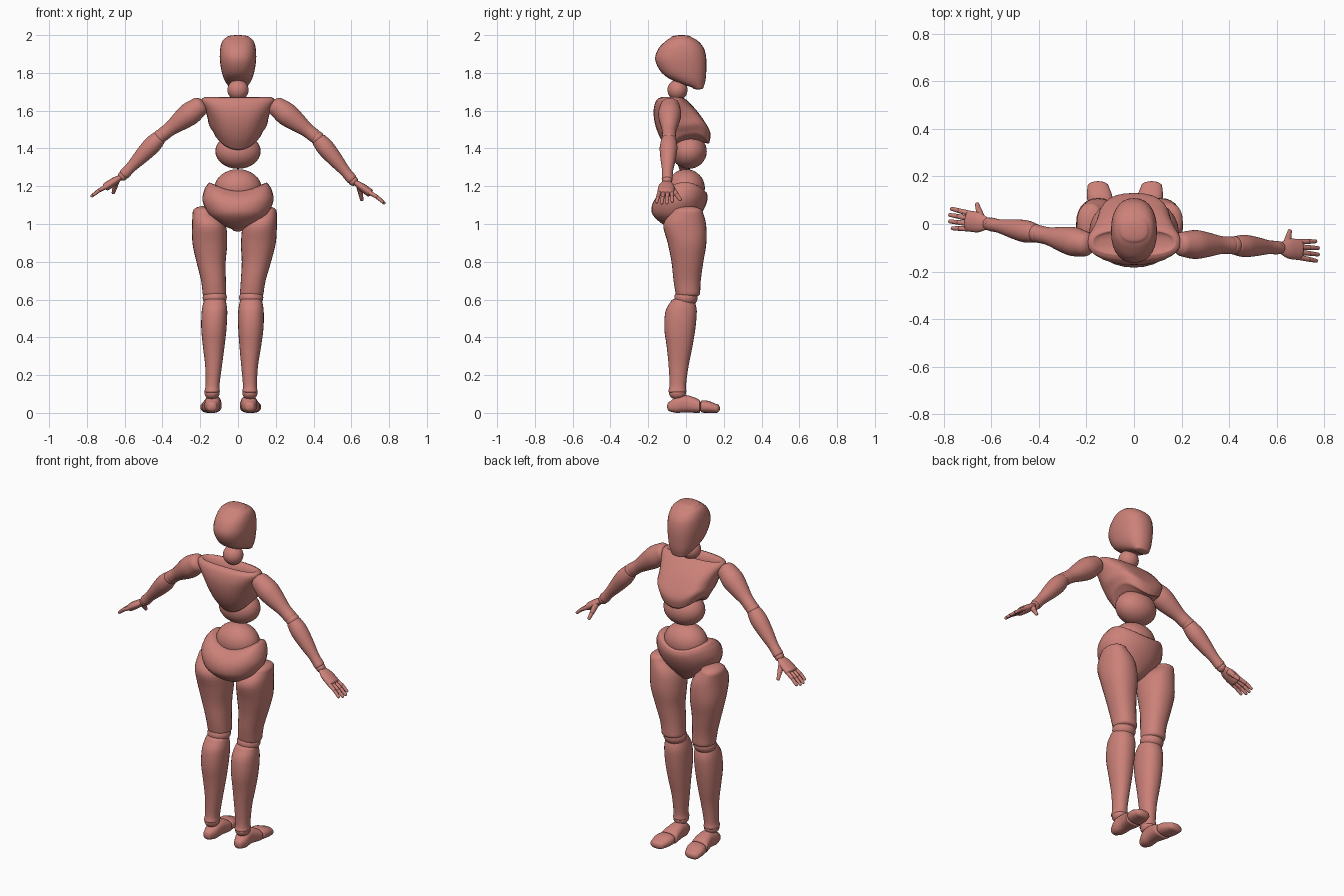
import bpy, bmesh, math
from mathutils import Vector, Matrix

if "Cube" in bpy.data.objects:
    bpy.data.objects.remove(bpy.data.objects["Cube"])

skin = bpy.data.materials.new("dusty_pink")
skin.diffuse_color = (0.60, 0.22, 0.19, 1)
skin.use_nodes = True
skin.node_tree.nodes["Principled BSDF"].inputs["Base Color"].default_value = skin.diffuse_color
SEG = 28


def spline(a, b, c, d, t):
    return tuple(0.5 * (2 * q + (r - p) * t + (2 * p - 5 * q + 4 * r - s) * t * t
                        + (3 * q - p - 3 * r + s) * t ** 3) for p, q, r, s in zip(a, b, c, d))


def loft(name, rings, caps=(0.01, 0.01), n=2.2, mat=Matrix(), warp=None, steps=4):
    """Smooth body through rings (t, x0, x1, y0, y1) stacked along local z, with domed ends."""
    pts = [rings[0]] + list(rings) + [rings[-1]]
    path = [spline(*pts[i:i + 4], k / steps) for i in range(len(rings) - 1) for k in range(steps)]
    path.append(tuple(rings[-1]))

    def dome(ring, height):
        t, x0, x1, y0, y1 = ring
        out = []
        for a in (0.3, 0.6, 0.9, 1.2, 1.45):
            c, mx, my = math.cos(a), (x0 + x1) / 2, (y0 + y1) / 2
            out.append((t + height * math.sin(a), mx + (x0 - mx) * c, mx + (x1 - mx) * c,
                        my + (y0 - my) * c, my + (y1 - my) * c))
        return out
    path = dome(path[0], -caps[0])[::-1] + path + dome(path[-1], caps[1])

    bm = bmesh.new()
    loops = []
    for t, x0, x1, y0, y1 in path:
        loop = []
        for i in range(SEG):
            a = 2 * math.pi * i / SEG
            ca, sa = math.cos(a), math.sin(a)
            px = math.copysign(abs(ca) ** (2 / n), ca) * (x1 - x0) / 2 + (x0 + x1) / 2
            py = math.copysign(abs(sa) ** (2 / n), sa) * (y1 - y0) / 2 + (y0 + y1) / 2
            p = mat @ Vector((px, py, t))
            loop.append(bm.verts.new(warp(p) if warp else p))
        loops.append(loop)
    for a, b in zip(loops, loops[1:]):
        for i in range(SEG):
            j = (i + 1) % SEG
            bm.faces.new((a[i], a[j], b[j], b[i]))
    bm.faces.new(loops[0])
    bm.faces.new(loops[-1])
    return finish(name, bm)


def ball(name, centre, radii, warp=None):
    bm = bmesh.new()
    bmesh.ops.create_uvsphere(bm, u_segments=SEG, v_segments=16, radius=1)
    for v in bm.verts:
        p = Vector(centre) + Vector(v.co[i] * radii[i] for i in range(3))
        v.co = warp(p) if warp else p
    return finish(name, bm)


def finish(name, bm):
    bmesh.ops.recalc_face_normals(bm, faces=bm.faces)
    for f in bm.faces:
        f.smooth = True
    me = bpy.data.meshes.new(name)
    bm.to_mesh(me)
    bm.free()
    me.materials.append(skin)
    ob = bpy.data.objects.new(name, me)
    bpy.context.collection.objects.link(ob)
    return ob


def limb(name, p, q, profile, cap=0.02, flat=1.0):
    """Tapered limb from p to q; profile is (fraction, radius), flat squashes its thickness."""
    p, q = Vector(p), Vector(q)
    d = (q - p).normalized()
    side = Vector((0, 1, 0))
    side = (side - d * side.dot(d)).normalized()
    m = Matrix((side, d.cross(side), d)).transposed().to_4x4()
    m.translation = p
    size = (q - p).length
    loft(name, [(f * size, -r, r, -r * flat, r * flat) for f, r in profile], (cap, cap), 2, m)


# Head and neck
loft("head", [(1.722, -.045, .045, .035, .092), (1.755, -.068, .068, -.06, .102),
              (1.80, -.085, .085, -.128, .107), (1.87, -.096, .096, -.163, .108),
              (1.93, -.094, .094, -.145, .095), (1.97, -.082, .082, -.105, .062),
              (1.988, -.062, .062, -.078, .03)], (.01, .012), 2.3)
ball("neck", (0, -.045, 1.71), (.056, .053, .055))


# Chest shell, arched at the sides above the belly ball
def chest_arch(p):
    w = max(0, min(1, (1.64 - p.z) / .24))
    p.z += w * (.075 * min(1, (p.x / .13) ** 2) + .16 * p.y + .005)
    return p


loft("chest", [(1.672, -.175, .175, -.13, -.025), (1.655, -.195, .195, -.157, .005),
               (1.60, -.178, .178, -.172, .055), (1.53, -.162, .162, -.162, .10),
               (1.46, -.152, .152, -.132, .13), (1.40, -.125, .125, -.09, .122)],
     (.02, .012), 2.5, warp=chest_arch)
ball("belly", (0, .015, 1.385), (.12, .095, .093))


# Waist ball and hip shell
def hip_arch(p):
    w = max(0, min(1, (p.z - 1.05) / .12))
    p.z += w * .05 * min(1, (p.x / .15) ** 2)
    return p


ball("waist", (0, 0, 1.19), (.125, .10, .10))
loft("pelvis", [(.972, -.03, .03, -.065, .02), (1.0, -.095, .095, -.125, .045),
                (1.05, -.155, .155, -.177, .08), (1.10, -.187, .187, -.18, .105),
                (1.14, -.18, .18, -.158, .115), (1.165, -.16, .16, -.125, .11)],
     (.012, .015), 2.1, warp=hip_arch)


# Legs: the left one is mirrored and leans further outward towards the floor
def left_leg(p):
    return Vector((-p.x - .033 - .045 * max(0, 1 - p.z / 1.1), p.y, p.z))


foot_frame = Matrix(((1, 0, 0, 0), (0, 0, 1, 0), (0, 1, 0, 0), (0, 0, 0, 1)))
for side, warp in (("right", None), ("left", left_leg)):
    loft(side + "_thigh", [(.63, .01, .135, -.055, .075), (.70, .015, .146, -.066, .078),
                           (.80, .02, .175, -.077, .092), (.90, .016, .20, -.097, .108),
                           (1.0, .03, .206, -.12, .106), (1.065, .09, .205, -.07, .088)],
         (.02, .03), warp=warp)
    ball(side + "_knee", (.07, 0, .61), (.064, .062, .05), warp)
    loft(side + "_shin", [(.115, .023, .104, -.094, .002), (.15, .026, .10, -.087, 0),
                          (.25, .017, .106, -.092, .014), (.35, .008, .122, -.102, .034),
                          (.45, .001, .135, -.115, .05), (.54, .001, .136, -.108, .057),
                          (.59, .01, .128, -.08, .045)], (.015, .02), warp=warp)
    ball(side + "_ankle", (.063, -.045, .105), (.04, .045, .035), warp)
    loft(side + "_foot", [(-.085, .035, .088, .008, .06), (-.05, .02, .10, 0, .085),
                          (0, .015, .10, .003, .094), (.05, .01, .11, 0, .08),
                          (.07, .01, .115, 0, .069)], (.015, .008), 2.5, foot_frame, warp)
    loft(side + "_toes", [(.085, .012, .116, .001, .066), (.12, .015, .122, 0, .063),
                          (.16, .03, .118, 0, .047)], (.01, .02), 2.4, foot_frame, warp)

# Arms and hands: shoulder, elbow, wrist, middle fingertip, thumb tip
arms = {"left": ((-.205, -.085, 1.622), (-.41, -.04, 1.465), (-.61, 0, 1.255),
                 (-.778, .025, 1.145), (-.66, .083, 1.165)),
        "right": ((.205, -.085, 1.622), (.42, -.09, 1.455), (.61, -.10, 1.228),
                  (.778, -.115, 1.108), (.655, -.03, 1.128))}
for side, joints in arms.items():
    s, e, w, tip, thumb = map(Vector, joints)
    limb(side + "_upper_arm", s, s.lerp(e, .93),
         [(0, .052), (.25, .061), (.5, .053), (.8, .038), (1, .037)], .035)
    ball(side + "_elbow", e, (.037, .038, .037))
    limb(side + "_forearm", e.lerp(w, .05), e.lerp(w, .95),
         [(0, .040), (.2, .047), (.5, .040), (.8, .029), (1, .029)], .018)
    ball(side + "_wrist", w, (.026, .027, .026))
    # palm
    knuckle = w.lerp(tip, .52)
    limb(side + "_palm", w.lerp(tip, .08), knuckle, [(0, .028), (.4, .042), (1, .044)], .012, .5)
    # four fingers of two segments, slightly fanned
    for i, reach in enumerate((.86, 1, 1, .9)):
        off = (1.5 - i) * .022 if side == "right" else (i - 1.5) * .022
        base = knuckle + Vector((0, off, 0))
        end = knuckle.lerp(tip, reach) + Vector((0, off * 1.25, 0))
        mid = base.lerp(end, .5) + Vector((0, 0, .005))
        limb(f"{side}_finger_{i + 1}_base", base, mid, [(0, .0115), (1, .010)], .007)
        limb(f"{side}_finger_{i + 1}_tip", mid.lerp(end, .12), end.lerp(mid, .1),
             [(0, .010), (1, .008)], .007)
    # thumb
    root = w.lerp(tip, .2) + Vector((0, .022, -.006))
    mid = root.lerp(thumb, .55)
    limb(side + "_thumb_base", root, mid, [(0, .017), (1, .013)], .008)
    limb(side + "_thumb_tip", mid.lerp(thumb, .1), thumb, [(0, .012), (1, .009)], .006)
